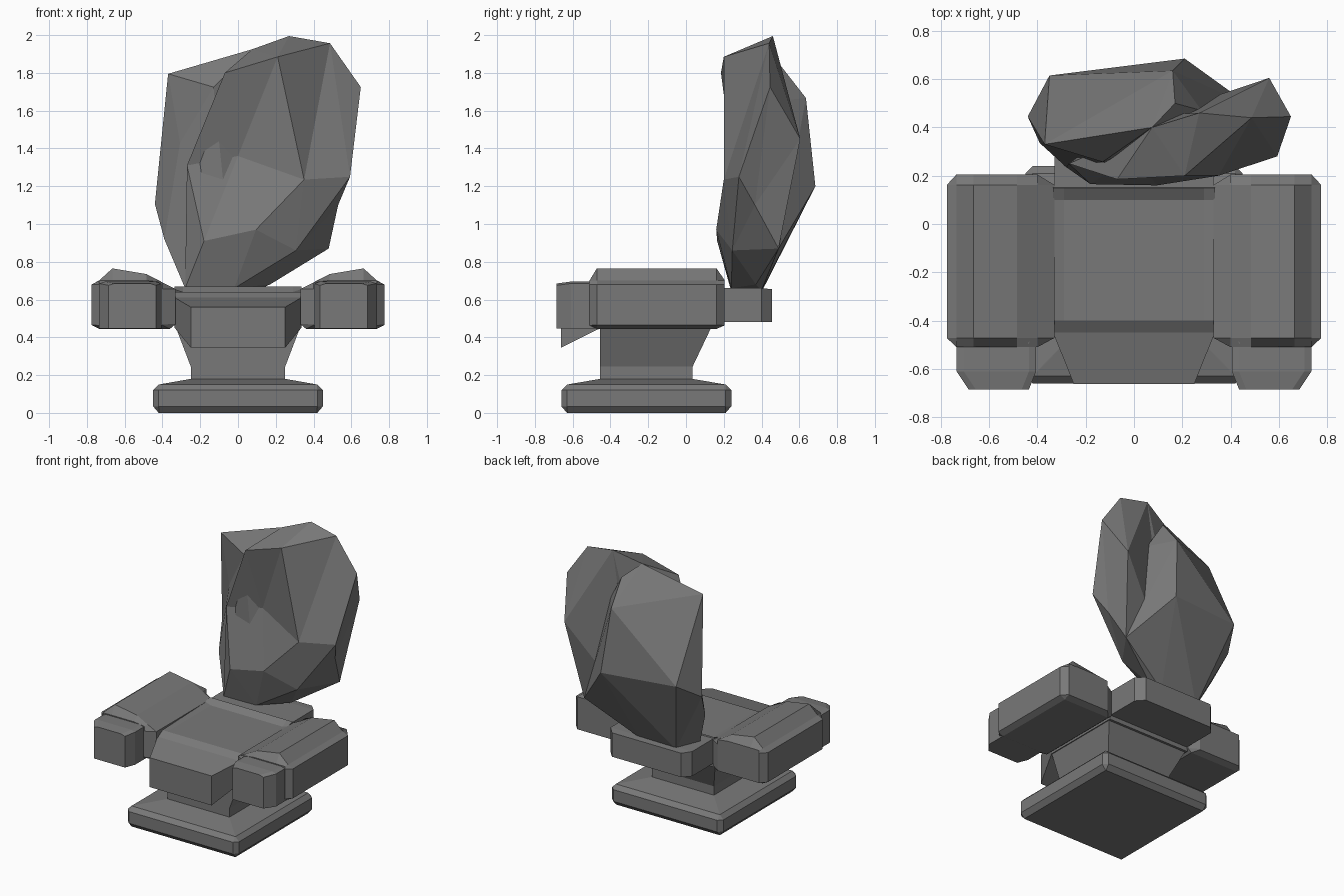
import bpy, bmesh
from mathutils import Vector

if "Cube" in bpy.data.objects:
    bpy.data.objects.remove(bpy.data.objects["Cube"])

stone = bpy.data.materials.new("dark grey stone")
stone.diffuse_color = (0.19, 0.19, 0.19, 1)
stone.use_nodes = True
stone.node_tree.nodes["Principled BSDF"].inputs["Base Color"].default_value = stone.diffuse_color


def finish(name, bm, mirror=False):
    bmesh.ops.remove_doubles(bm, verts=bm.verts, dist=0.0005)
    bmesh.ops.recalc_face_normals(bm, faces=bm.faces)
    me = bpy.data.meshes.new(name)
    bm.to_mesh(me)
    bm.free()
    me.materials.append(stone)
    ob = bpy.data.objects.new(name, me)
    bpy.context.collection.objects.link(ob)
    if mirror:
        ob.modifiers.new("Mirror", 'MIRROR')
    return ob


def loft(name, rings, mirror=False):
    """Skin a list of equal-length rings and cap both ends."""
    bm = bmesh.new()
    vs = [[bm.verts.new(p) for p in r] for r in rings]
    n = len(vs[0])
    for a, b in zip(vs, vs[1:]):
        for i in range(n):
            j = (i + 1) % n
            bm.faces.new((a[i], a[j], b[j], b[i]))
    bm.faces.new(vs[0])
    bm.faces.new(vs[-1])
    return finish(name, bm, mirror)


def hull(name, pts, dents=()):
    """Convex boulder; each dent (from, to) is a hull point pushed inwards."""
    bm = bmesh.new()
    for p in list(pts) + [d[0] for d in dents]:
        bm.verts.new(p)
    r = bmesh.ops.convex_hull(bm, input=bm.verts)
    junk = {v for v in r["geom_interior"] + r["geom_unused"]
            if isinstance(v, bmesh.types.BMVert)}
    bmesh.ops.delete(bm, geom=list(junk), context='VERTS')
    for a, b in dents:
        for v in bm.verts:
            if (v.co - Vector(a)).length < 1e-4:
                v.co = b
    return finish(name, bm)


def octagon(x, y0, y1, c, z):
    return [(-x + c, y0, z), (x - c, y0, z), (x, y0 + c, z), (x, y1 - c, z),
            (x - c, y1, z), (-x + c, y1, z), (-x, y1 - c, z), (-x, y0 + c, z)]


def rect(x, y0, y1, z):
    return [(-x, y0, z), (x, y0, z), (x, y1, z), (-x, y1, z)]


# plinth with bevelled edges and a shallow sloping top
loft("plinth", [octagon(.42, -.63, .21, .002, 0),
                octagon(.45, -.66, .24, .03, .035),
                octagon(.45, -.66, .24, .03, .12),
                octagon(.42, -.63, .21, .002, .15),
                octagon(.25, -.455, .035, .001, .18)])

# pedestal flaring out to the sides and back
loft("pedestal", [rect(.25, -.455, .035, .16), rect(.25, -.455, .035, .245),
                  rect(.33, -.455, .135, .455)])

# seat: y, half width, bottom, rim height, dish half width, dish height
seat = [(-.662, .25, .345, .56, .22, .56),
        (-.45, .335, .45, .61, .29, .61),
        (-.40, .335, .45, .64, .29, .64),
        (.10, .335, .45, .655, .29, .64),
        (.15, .335, .45, .67, .29, .67),
        (.152, .33, .48, .66, .29, .66),
        (.40, .33, .48, .66, .29, .66),
        (.455, .28, .48, .655, .24, .655)]
loft("seat", [[(-w, y, b), (w, y, b), (w, y, t), (d, y, h), (-d, y, h), (-w, y, t)]
              for y, w, b, t, d, h in seat])

# armrests: one faceted profile along y, squeezed at both ends
profile = [(.33, .47), (.36, .445), (.735, .445), (.775, .465), (.775, .68),
           (.735, .70), (.665, .765), (.485, .735), (.40, .69), (.33, .655)]


def arm_ring(y, squeeze):
    if not squeeze:
        return [(x, y, z) for x, z in profile]
    return [(min(max(x, .40), .735) + .001 * (x - .55), y, min(max(z, .465), .70) + .01 * (z - .6))
            for x, z in profile]


loft("armrest", [arm_ring(-.51, True), arm_ring(-.472, False),
                 arm_ring(.162, False), arm_ring(.205, True)], mirror=True)

# blocky ends at the front of the armrests
loft("armrest_end", [[(a, y, .447), (b, y, .447), (b, y, t - .01), (b - .03, y, t),
                      (a + .03, y, t), (a, y, t - .01)]
                     for y, a, b, t in [(-.685, .435, .685, .685), (-.61, .405, .735, .695),
                                        (-.46, .405, .735, .695)]], mirror=True)

# rough boulder backrest: three overlapping faceted masses sharing key points
top, peak, corner = (.27, .46, 1.995), (.075, .40, 1.925), (.487, .44, 1.957)
mid, low_r, brow = (.35, .20, 1.235), (.307, .245, .86), (.21, .20, 1.885)
foot_l, foot_m, foot_r = (-.28, .235, .66), (-.02, .24, .66), (.17, .37, .68)
heel = (.48, .49, .87)

hull("backrest_front", [top, peak, corner, brow, mid, low_r, foot_l, foot_m, foot_r,
                        (-.07, .185, 1.80), (-.27, .25, 1.31),
                        (.095, .16, .97), (-.18, .165, .91), (0, .45, 1.0)],
     dents=[((0, .10, 1.36), (0, .285, 1.36))])

hull("backrest_rear", [peak, foot_l, foot_m, foot_r, heel, (-.13, .257, 1.725),
                       (-.37, .33, 1.795), (.16, .635, 1.667), (.21, .685, 1.20),
                       (-.35, .615, 1.22), (-.386, .43, 1.435), (-.44, .445, 1.106),
                       (-.39, .335, .92), (.17, .50, 1.84), (.28, .47, 1.65),
                       (-.20, .40, .64), (.10, .40, .65)],
     dents=[((-.42, .25, 1.40), (-.307, .34, 1.43))])

hull("backrest_side", [top, mid, low_r, foot_r, heel, corner,
                       (.65, .445, 1.725), (.56, .605, 1.45), (.593, .28, 1.25),
                       (.32, .51, 1.17), (.10, .45, .85)],
     dents=[((.64, .40, 1.08), (.53, .365, 1.10))])
